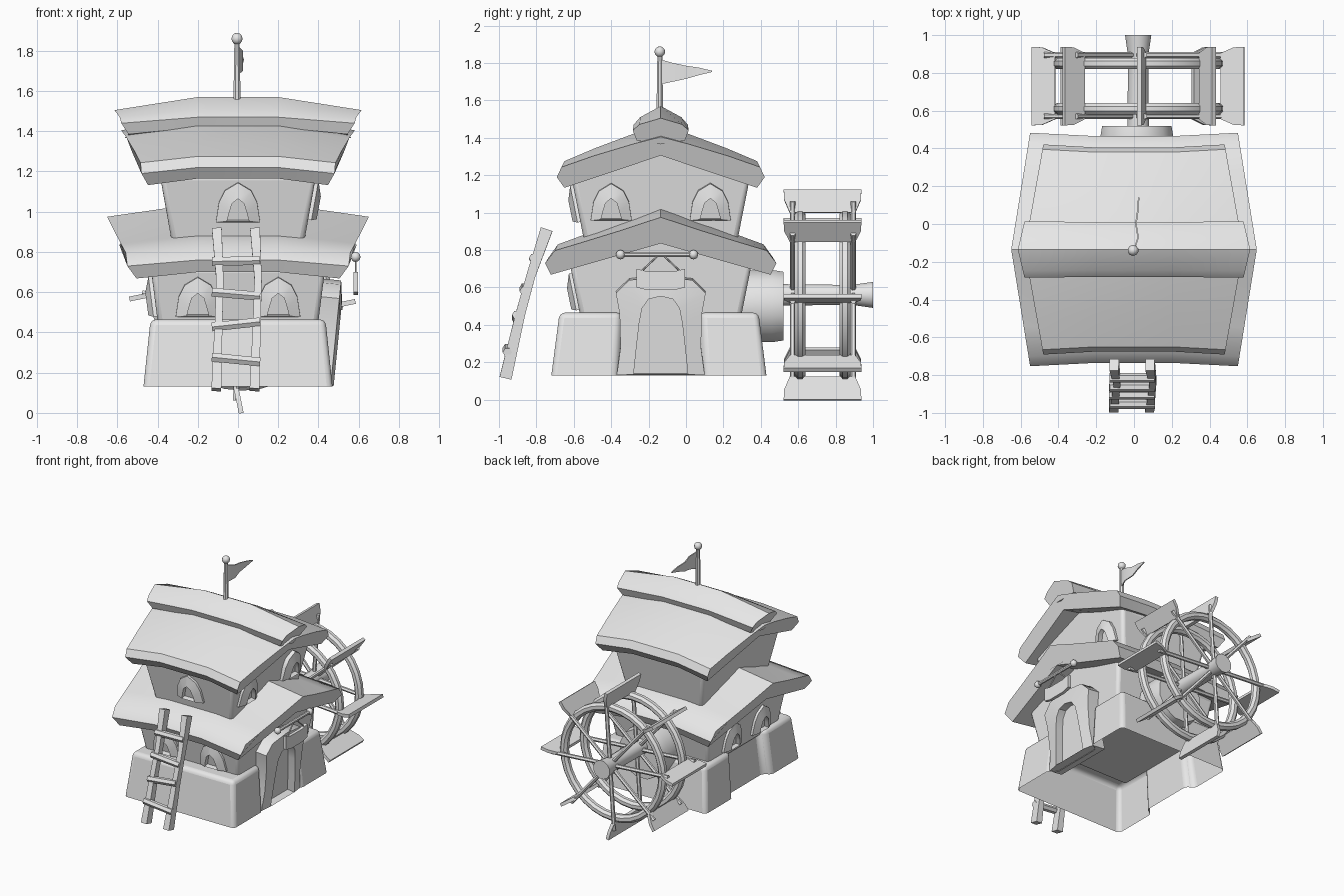
import bpy, bmesh, math
from mathutils import Vector, Matrix

if "Cube" in bpy.data.objects:
    bpy.data.objects.remove(bpy.data.objects["Cube"], do_unlink=True)

GREY = (0.8, 0.8, 0.8, 1)
mat = bpy.data.materials.new("plain grey")
mat.use_nodes = True
mat.diffuse_color = GREY
mat.node_tree.nodes["Principled BSDF"].inputs["Base Color"].default_value = GREY
MID = -0.135  # y of the ridge


def finish(name, bm, bevel=0, angle=40):
    bmesh.ops.recalc_face_normals(bm, faces=bm.faces)
    me = bpy.data.meshes.new(name)
    bm.to_mesh(me)
    bm.free()
    ob = bpy.data.objects.new(name, me)
    bpy.context.collection.objects.link(ob)
    me.materials.append(mat)
    if bevel:
        mod = ob.modifiers.new("Bevel", 'BEVEL')
        mod.width, mod.segments, mod.limit_method = bevel, 3, 'ANGLE'
        mod.angle_limit = math.radians(40)
    bpy.ops.object.select_all(action='DESELECT')
    ob.select_set(True)
    bpy.context.view_layer.objects.active = ob
    bpy.ops.object.shade_smooth_by_angle(angle=math.radians(angle))


def loft(bm, loops, start=True, end=True, ring=False):
    """Skin closed loops of points, with optional caps."""
    rows = [[bm.verts.new(p) for p in loop] for loop in loops]
    pairs = list(zip(rows, rows[1:])) + ([(rows[-1], rows[0])] if ring else [])
    for a, b in pairs:
        for i in range(len(a)):
            j = (i + 1) % len(a)
            bm.faces.new((a[i], a[j], b[j], b[i]))
    if start and not ring:
        bm.faces.new(rows[0])
    if end and not ring:
        bm.faces.new(rows[-1])


def tube(bm, pts, radii, n=8, ring=False, squash=1):
    """Sweep a regular polygon along a path."""
    pts = [Vector(p) for p in pts]
    if not isinstance(radii, (list, tuple)):
        radii = [radii] * len(pts)
    loops = []
    for i, p in enumerate(pts):
        nxt = pts[(i + 1) % len(pts)] if ring else pts[min(i + 1, len(pts) - 1)]
        t = (nxt - pts[i - 1 if ring else max(i - 1, 0)]).normalized()
        side = t.cross(Vector((1, 0, 0) if abs(t.y) > 0.97 else (0, 1, 0))).normalized()
        up = t.cross(side)
        angs = [math.tau * (k + 0.5) / n for k in range(n)]
        loops.append([p + radii[i] * (side * math.cos(a) * squash + up * math.sin(a)) for a in angs])
    loft(bm, loops, ring=ring)


def ball(bm, loc, r):
    bmesh.ops.create_uvsphere(bm, u_segments=10, v_segments=6, radius=r,
                              matrix=Matrix.Translation(loc))


def mirrored(half):
    """Close a half profile that starts and ends on the centre line."""
    return half + [(-p[0], *p[1:]) for p in half[-2:0:-1]]


def roof(name, half, ridge_x, eave_x):
    """Gabled sweep along x; ends sag and flare. Profile: (v, z, end inset)."""
    vmax = max(p[0] for p in half)
    loops = []
    for s in (-1, -0.2, 0.2, 1):
        tip = abs(s) == 1
        loop = []
        for v, z, inset in mirrored(half):
            f = abs(v) / vmax
            x = s * (ridge_x + (eave_x - ridge_x) * f - inset) if tip else s
            loop.append((x, MID + v * (1.03 if tip else 1), z - tip * (0.065 - 0.035 * f)))
        loops.append(loop)
    bm = bmesh.new()
    loft(bm, loops)
    finish(name, bm, angle=35)


def storey(name, z0, z1, peak, x0, x1, v0, v1):
    """Outward leaning walls with a gable top."""
    prof = [(-v0, z0, x0), (v0, z0, x0), (v1, z1, x1), (0, peak, x1), (-v1, z1, x1)]
    bm = bmesh.new()
    loft(bm, [[(s * x, MID + v, z) for v, z, x in prof] for s in (-1, 1)])
    finish(name, bm, bevel=0.025)


def arch(name, loc, turn, tilt, outer, inner, depths):
    """Protruding frame around a recess, facing -y before turning."""
    m = (Matrix.Translation(loc) @ Matrix.Rotation(turn, 4, 'Z')
         @ Matrix.Rotation(tilt, 4, 'X'))
    out = outer + [(-w, h) for w, h in outer[-2::-1]]
    inn = inner + [(-w, h) for w, h in inner[-2::-1]]
    loops = [[m @ Vector((w, -d, h)) for w, h in shape]
             for shape, d in zip((out, out, inn, inn), depths)]
    bm = bmesh.new()
    loft(bm, loops, start=False)
    finish(name, bm)


# Stone base: open underneath, notched on both long sides
plan = [(0.47, -0.72), (0.47, -0.37), (0.41, -0.35), (0.41, 0.08), (0.47, 0.1), (0.47, 0.43)]
plan += [(-x, y) for x, y in reversed(plan)]
bm = bmesh.new()
loft(bm, [[(x * k, MID + (y - MID) * k, z) for x, y in plan]
          for z, k in ((0.13, 1), (0.465, 0.925))], start=False)
finish("stone_base", bm, bevel=0.03)

# Two storeys and their roofs
storey("lower_walls", 0.42, 0.72, 0.94, 0.395, 0.435, 0.425, 0.485)
storey("upper_walls", 0.80, 1.18, 1.38, 0.32, 0.39, 0.40, 0.475)
roof("lower_roof", [(0, 1.04, 0), (0.2, 0.96, 0), (0.4, 0.885, 0), (0.55, 0.83, 0),
                    (0.60, 0.76, 0), (0.57, 0.70, 0.05), (0, 0.90, 0.06)], 0.65, 0.55)
roof("upper_roof", [(0, 1.47, 0), (0.15, 1.42, 0), (0.35, 1.345, 0), (0.515, 1.275, 0),
                    (0.54, 1.22, 0), (0.50, 1.165, 0.04), (0, 1.37, 0.05)], 0.58, 0.48)
roof("ridge_cap", [(0, 1.57, 0), (0.11, 1.51, 0), (0.145, 1.47, 0), (0.125, 1.42, 0.04),
                   (0, 1.43, 0.05)], 0.615, 0.58)

# Windows with pointed hoods
W_OUT = [(0.11, 0), (0.095, 0.10), (0.065, 0.16), (0, 0.20)]
W_IN = [(0.055, 0.01), (0.045, 0.05), (0.03, 0.10), (0, 0.125)]
E = math.pi / 2
WINDOWS = {
    "front_lower_window_right": ((-0.2, -0.572, 0.48), 0, 0.2),
    "front_lower_window_left": ((0.2, -0.572, 0.48), 0, 0.2),
    "front_upper_window": ((0, -0.565, 0.95), 0, 0.2),
    "side_upper_window_front": ((0.35, -0.40, 0.96), E, 0.18),
    "side_upper_window_back": ((0.35, 0.13, 0.96), E, 0.18),
    "far_lower_window_front": ((-0.405, -0.32, 0.48), -E, 0.13),
    "far_lower_window_back": ((-0.405, 0.03, 0.48), -E, 0.13),
}
for name, (loc, turn, tilt) in WINDOWS.items():
    arch(name, loc, turn, tilt, W_OUT, W_IN, (-0.04, 0.015, 0.04, 0.004))

# Doorway
arch("doorway", (0.47, MID, 0.13), E, 0.1,
     [(0.235, 0), (0.215, 0.15), (0.22, 0.33), (0.24, 0.44), (0.17, 0.51), (0, 0.53)],
     [(0.145, 0.005), (0.13, 0.15), (0.115, 0.28), (0.1, 0.36), (0.065, 0.41), (0, 0.425)],
     (-0.12, -0.01, 0.005, -0.055))

# Hanging sign: bar with knobs, cords and a curved plaque
bm = bmesh.new()
tube(bm, [(0.585, -0.35, 0.775), (0.585, 0.04, 0.775)], 0.014)
for y in (-0.35, 0.04):
    ball(bm, (0.585, y, 0.775), 0.025)
for s in (-1, 1):
    tube(bm, [(0.585, MID + s * 0.015, 0.77), (0.585, MID + s * 0.1, 0.69)], 0.005, 6)
finish("sign_bar", bm)
bm = bmesh.new()
loft(bm, [[(x, MID + v, z) for x, z in ((0.573, 0.585 + c), (0.597, 0.585 + c),
                                        (0.597, 0.685 + c), (0.573, 0.685 + c))]
          for v, c in ((-0.13, 0.015), (-0.07, 0), (0.07, 0), (0.13, 0.015))])
finish("sign_plaque", bm)

# Ladder
bm = bmesh.new()
for x in (-0.1, 0.09):
    tube(bm, [(x - 0.008, -0.965, 0.115), (x + 0.004, -0.885, 0.46), (x + 0.01, -0.83, 0.66),
              (x - 0.005, -0.745, 0.91)], [0.046, 0.036, 0.034, 0.046], 4, squash=0.75)
finish("ladder_rails", bm, angle=30)
bm = bmesh.new()
for z, y, tilt in ((0.265, -0.955, -0.012), (0.44, -0.905, 0.013),
                   (0.59, -0.865, -0.01), (0.755, -0.815, 0.002)):
    tube(bm, [(-0.13, y, z - tilt), (0.11, y, z + tilt)], 0.025, 6)
finish("ladder_rungs", bm)

# Flagpole and pennant
bm = bmesh.new()
tube(bm, [(-0.005, MID - 0.005, 1.5), (-0.005, MID - 0.005, 1.86)], [0.02, 0.014])
ball(bm, (-0.005, MID - 0.005, 1.86), 0.029)
finish("flagpole", bm)
bm = bmesh.new()
loft(bm, [[(x - 0.004, y, lo), (x + 0.004, y, lo), (x + 0.004, y, hi), (x - 0.004, y, hi)]
          for x, y, lo, hi in ((0, -0.14, 1.685, 1.82), (0.022, -0.07, 1.70, 1.80),
                               (0.01, 0, 1.715, 1.785), (0.02, 0.07, 1.735, 1.775),
                               (0.025, 0.14, 1.752, 1.758))])
finish("pennant", bm, angle=60)

# Water wheel: mount, axle, rims, spokes and paddles
CX, CY, CZ = 0.022, 0.73, 0.56


def polar(a, r, y):
    return Vector((CX + r * math.cos(a), y, CZ + r * math.sin(a)))


bm = bmesh.new()
tube(bm, [(0.015, 0.25, 0.5), (0.015, 0.46, 0.5), (0.015, 0.52, 0.5)], [0.195, 0.2, 0.19], 12)
finish("wheel_mount", bm)
bm = bmesh.new()
tube(bm, [(CX, y, CZ) for y in (0.45, 0.88, 0.92, 1.0)], [0.06, 0.055, 0.06, 0.072], 12)
finish("wheel_axle", bm)
bm = bmesh.new()
for y in (0.61, 0.85):
    tube(bm, [polar(math.tau * i / 32, 0.42, y) for i in range(32)], 0.032, 8, ring=True)
finish("wheel_rims", bm)
spokes, paddles = bmesh.new(), bmesh.new()
for i in range(8):
    a = math.tau * i / 8 - 0.07
    for y in (0.57, 0.895):
        tube(spokes, [polar(a, 0.03, y), polar(a, 0.5, y)], 0.015, 6)
    lean = a + 0.27
    along = Vector((math.cos(lean), 0, math.sin(lean)))
    thick = Vector((-along.z, 0, along.x)) * 0.012
    root = polar(a, 0.44, CY)
    loft(paddles, [[root + along * d + Vector((0, sy * w, 0)) + thick * st
                    for sy, st in ((-1, -1), (1, -1), (1, 1), (-1, 1))]
                   for d, w in ((0, 0.175), (0.07, 0.205), (0.125, 0.208))])
finish("wheel_spokes", spokes)
finish("wheel_paddles", paddles)
